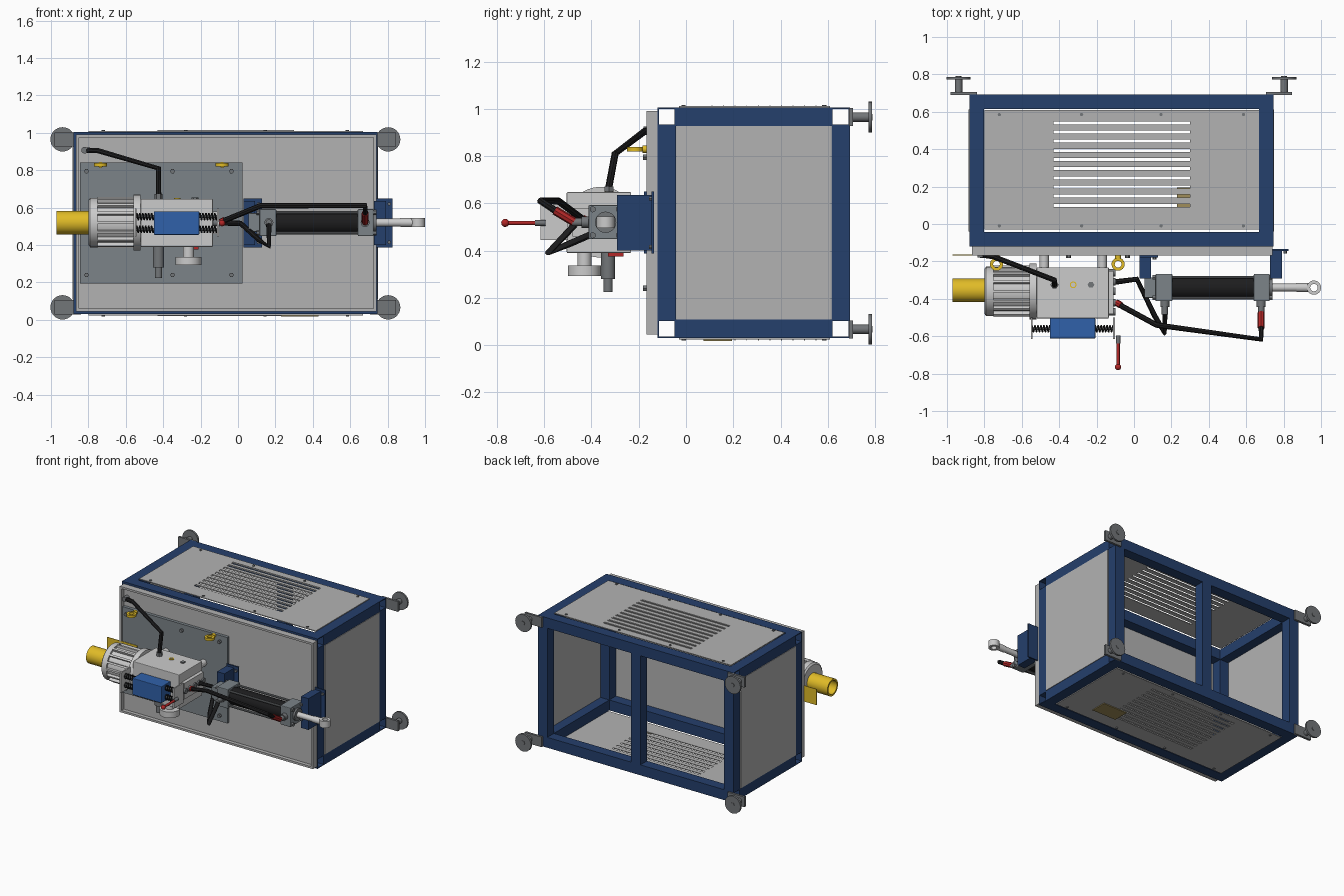
import bpy, bmesh, math
from mathutils import Vector

if "Cube" in bpy.data.objects:
    bpy.data.objects.remove(bpy.data.objects["Cube"])

COLORS = {
    "navy": (0.018, 0.05, 0.15), "blue": (0.03, 0.12, 0.40), "yellow": (0.75, 0.50, 0.02),
    "red": (0.45, 0.02, 0.02), "black": (0.012, 0.012, 0.013), "steel": (0.17, 0.18, 0.19),
    "plate": (0.20, 0.23, 0.25), "panel": (0.45, 0.45, 0.45), "light": (0.55, 0.56, 0.57),
    "brass": (0.35, 0.27, 0.10)}


def paint(ob, color):
    mat = bpy.data.materials.get(color)
    if not mat:
        mat = bpy.data.materials.new(color)
        mat.diffuse_color = (*COLORS[color], 1)
        mat.use_nodes = True
        mat.node_tree.nodes["Principled BSDF"].inputs["Base Color"].default_value = mat.diffuse_color
    ob.data.materials.append(mat)
    return ob


def mesh_object(name, bm, color, smooth=False):
    bmesh.ops.recalc_face_normals(bm, faces=bm.faces)
    me = bpy.data.meshes.new(name)
    bm.to_mesh(me)
    bm.free()
    ob = bpy.data.objects.new(name, me)
    bpy.context.collection.objects.link(ob)
    paint(ob, color)
    if smooth:
        bpy.ops.object.select_all(action='DESELECT')
        ob.select_set(True)
        bpy.context.view_layer.objects.active = ob
        bpy.ops.object.shade_smooth_by_angle(angle=math.radians(35))
    return ob


def boxes(name, color, *extents, bevel=0):
    """One object from boxes given as (x0, x1, y0, y1, z0, z1)."""
    bm = bmesh.new()
    for x0, x1, y0, y1, z0, z1 in extents:
        vs = bmesh.ops.create_cube(bm, size=1)["verts"]
        for v in vs:
            v.co = ((x0 + x1) / 2 + v.co.x * (x1 - x0), (y0 + y1) / 2 + v.co.y * (y1 - y0),
                    (z0 + z1) / 2 + v.co.z * (z1 - z0))
    if bevel:
        bmesh.ops.bevel(bm, geom=bm.edges[:], offset=bevel, segments=2, affect='EDGES', profile=0.5)
    return mesh_object(name, bm, color)


def turned(name, color, origin, axis, profile, n=24):
    """Lathe a (distance along axis, radius) profile; a zero radius closes the end."""
    rot = Vector((0, 0, 1)).rotation_difference(Vector(axis)).to_matrix()
    bm = bmesh.new()
    vs = [bm.verts.new((r, 0, d)) for d, r in profile]
    es = [bm.edges.new(p) for p in zip(vs, vs[1:])]
    bmesh.ops.spin(bm, geom=vs + es, cent=(0, 0, 0), axis=(0, 0, 1), angle=math.tau, steps=n)
    bmesh.ops.remove_doubles(bm, verts=bm.verts[:], dist=1e-5)
    for v in bm.verts:
        v.co = rot @ v.co + Vector(origin)
    return mesh_object(name, bm, color, True)


def rod(name, color, p, axis, length, r, n=20):
    return turned(name, color, p, axis, [(0, 0), (0, r), (length, r), (length, 0)], n)


def ring(name, color, p, axis, length, r, hole, n=24):
    return turned(name, color, p, axis, [(0, hole), (0, r), (length, r), (length, hole), (0, hole)], n)


def pipe(name, color, pts, r):
    cu = bpy.data.curves.new(name, 'CURVE')
    cu.dimensions = '3D'
    cu.bevel_depth, cu.bevel_resolution, cu.use_fill_caps = r, 2, True
    sp = cu.splines.new('POLY')
    sp.points.add(len(pts) - 1)
    for q, p in zip(sp.points, pts):
        q.co = (*p, 1)
    ob = bpy.data.objects.new(name, cu)
    bpy.context.collection.objects.link(ob)
    paint(ob, color)
    bpy.ops.object.select_all(action='DESELECT')
    ob.select_set(True)
    bpy.context.view_layer.objects.active = ob
    bpy.ops.object.convert(target='MESH')
    bpy.ops.object.shade_smooth_by_angle(angle=math.radians(35))


X, Y, Z, L, F, D = (1, 0, 0), (0, 1, 0), (0, 0, 1), (-1, 0, 0), (0, -1, 0), (0, 0, -1)
X0, X1, Y0, Y1, Z0, Z1, T = -0.88, 0.745, -0.12, 0.693, 0.03, 1.005, 0.078

# frame: open-ended long tubes, posts and cross beams
for side, y in (("front", Y0), ("back", Y1 - T)):
    for lvl, z in (("lower", Z0), ("upper", Z1 - T)):
        w = 0.006
        boxes(f"{side}_{lvl}_tube", "navy", (X0, X1, y, y + w, z, z + T), (X0, X1, y + T - w, y + T, z, z + T),
              (X0, X1, y + w, y + T - w, z, z + w), (X0, X1, y + w, y + T - w, z + T - w, z + T))
for side, x in (("left", X0), ("right", X1 - T)):
    boxes(f"{side}_posts", "navy", *[(x, x + T, y, y + T, Z0 + T, Z1 - T) for y in (Y0, Y1 - T)])
    boxes(f"{side}_cross_beams", "navy", *[(x, x + T, Y0 + T, Y1 - T, z, z + T) for z in (Z0, Z1 - T)])
boxes("back_middle_post", "navy", (-0.107, -0.029, Y1 - T, Y1, Z0 + T, Z1 - T))

# side panels
for side, x in (("left", X0 - 0.004), ("right", X1 - 0.006)):
    boxes(f"{side}_panel", "panel", (x, x + 0.01, -0.04, 0.612, 0.108, 0.927))

# slotted top and bottom panels with screws
slots = [0.10 + 0.049 * i for i in range(10)]
for side, z, s in (("top", Z1, 1), ("bottom", Z0 - 0.006, -1)):
    z1 = z + 0.006
    edges = [-0.03] + [e for c in slots for e in (c - 0.008, c + 0.008)] + [0.61]
    bars = [(-0.43, 0.30, a, b, z, z1) for a, b in zip(edges[::2], edges[1::2])]
    boxes(f"{side}_panel", "panel", (-0.80, -0.43, -0.03, 0.61, z, z1), (0.30, 0.667, -0.03, 0.61, z, z1), *bars)
    zl = z1 if s > 0 else z - 0.004
    boxes(f"{side}_slot_lips", "panel", *[(-0.43, 0.30, c + 0.008, c + 0.012, zl, zl + 0.004) for c in slots])
    for x in (-0.72, -0.28, 0.145, 0.585):
        for y in (-0.01, 0.585):
            rod(f"{side}_screw", "steel", (x, y, z1 if s > 0 else z), (0, 0, s), 0.005, 0.009, 10)
boxes("bottom_cover_plate", "brass", (0.23, 0.43, 0.075, 0.195, 0.018, 0.024))

# levelling feet on the back corners
for x, t in ((-0.938, -0.91), (0.803, 0.775)):
    for z in (0.965, 0.067):
        boxes("foot_bracket", "steel", (t - 0.07, t + 0.07, Y1 - 0.003, Y1 + 0.014, z - 0.038, z + 0.038))
        rod("foot_stem", "steel", (x, Y1 + 0.014, z), Y, 0.07, 0.02)
        rod("foot_pad", "steel", (x, 0.772, z), Y, 0.015, 0.065, 32)
        rod("foot_nut", "steel", (x, 0.787, z), Y, 0.003, 0.016, 6)

# front tray with raised rim, and mounting plate inside it
a, b, c, d, r = -0.865, 0.74, 0.045, 0.99, 0.015
boxes("front_tray", "panel", (a, b, -0.14, Y0, c, d), (a, a + r, -0.168, -0.14, c, d), (b - r, b, -0.168, -0.14, c, d),
      (a + r, b - r, -0.168, -0.14, c, c + r), (a + r, b - r, -0.168, -0.14, d - r, d))
boxes("mounting_plate", "plate", (-0.845, 0.025, -0.163, -0.14, 0.195, 0.84))
for x in (-0.81, -0.35, -0.035):
    for z in (0.24, 0.795):
        rod("plate_bolt", "steel", (x, -0.163, z), F, 0.018, 0.013, 6)
for x in (-0.735, -0.085):
    ring("lifting_eye", "yellow", (x, -0.215, 0.82), Z, 0.018, 0.035, 0.018)
    rod("lifting_eye_base", "yellow", (x, -0.163, 0.829), F, 0.022, 0.016)
for x in (-0.48, -0.17):
    for z in (0.44, 0.60):
        rod("standoff", "light", (x, -0.163, z), F, 0.07, 0.025)

# motor with ribbed housing, flange and shaft guard
mx, my, mz = -0.80, -0.36, 0.52
turned("motor_body", "light", (mx, my, mz), X,
       [(0, 0), (0, 0.12), (0.01, 0.132), (0.05, 0.132), (0.05, 0.118), (0.25, 0.118), (0.25, 0)], 32)
bm = bmesh.new()
for i in range(16):
    ang = i * math.tau / 16
    for v in bmesh.ops.create_cube(bm, size=1)["verts"]:
        u, w = 0.123 + v.co.y * 0.028, v.co.z * 0.014
        v.co = (-0.65 + v.co.x * 0.2, my + u * math.cos(ang) - w * math.sin(ang), mz + u * math.sin(ang) + w * math.cos(ang))
mesh_object("motor_ribs", bm, "light")
rod("motor_flange", "light", (-0.56, my, mz), X, 0.04, 0.15, 32)
ring("shaft_guard", "yellow", (-0.97, my + 0.005, mz), X, 0.17, 0.063, 0.05, 32)
rod("motor_shaft", "steel", (-0.90, my + 0.005, mz), X, 0.1, 0.02)
boxes("guard_plate", "yellow", (-0.97, -0.72, -0.168, -0.164, 0.46, 0.58))

# manifold block, ports and end plate
boxes("manifold_block", "light", (-0.52, -0.135, -0.505, -0.232, 0.39, 0.647), bevel=0.004)
rod("hose_fitting", "steel", (-0.425, -0.325, 0.647), Z, 0.025, 0.022, 6)
ring("yellow_port", "yellow", (-0.325, -0.325, 0.647), Z, 0.004, 0.018, 0.012)
rod("top_plug", "steel", (-0.23, -0.325, 0.647), Z, 0.006, 0.018, 6)
for y in (-0.47, -0.42, -0.36, -0.31, -0.26):
    rod("end_port", "steel", (-0.135, y, 0.52), X, 0.035, 0.02, 12)
boxes("port_plate", "light", (-0.135, -0.11, -0.48, -0.25, 0.46, 0.58))

# relief valve, pressure gauge and drain lever below the block
turned("relief_valve", "steel", (-0.425, -0.33, 0.39), D,
       [(0, 0), (0, 0.03), (0.11, 0.03), (0.11, 0.02), (0.165, 0.02), (0.165, 0)])
turned("gauge", "light", (-0.265, -0.43, 0.39), D,
       [(0, 0), (0, 0.03), (0.053, 0.03), (0.053, 0.07), (0.098, 0.07), (0.098, 0)], 32)
boxes("drain_lever", "red", (-0.25, -0.21, -0.33, -0.265, 0.375, 0.389))

# control valve with return springs, end plates and lever
boxes("valve_body", "blue", (-0.45, -0.207, -0.612, -0.505, 0.455, 0.58), bevel=0.004)
for side, x0, x1 in (("left", -0.545, -0.45), ("right", -0.207, -0.112)):
    for z in (0.484, 0.552):
        rod(f"{side}_spring_pin", "steel", (x0, -0.56, z), X, x1 - x0, 0.008, 10)
        pts = [(x0 + (x1 - x0) * i / 60, -0.56 + 0.017 * math.cos(i * math.tau / 10),
                z + 0.017 * math.sin(i * math.tau / 10)) for i in range(61)]
        pipe(f"{side}_spring", "black", pts, 0.004)
for x in (-0.552, -0.112):
    boxes("valve_end_plate", "light", (x, x + 0.01, -0.615, -0.50, 0.445, 0.595))
rod("lever_rod", "red", (-0.085, -0.625, 0.517), F, 0.14, 0.009, 12)
rod("lever_pivot", "steel", (-0.085, -0.595, 0.517), F, 0.045, 0.012, 12)
turned("lever_knob", "red", (-0.085, -0.765, 0.517), F,
       [(-0.017 * math.cos(i * math.pi / 8), 0.017 * math.sin(i * math.pi / 8)) for i in range(9)], 16)

# blue brackets carrying the cylinder
for side, x, y in (("left", 0.03, -0.168), ("right", 0.728, -0.135)):
    boxes(f"{side}_bracket", "navy", (x, x + 0.062, -0.292, y, 0.40, 0.635), (x, x + 0.097, y - 0.01, y, 0.388, 0.65))
    for z in (0.415, 0.62):
        rod(f"{side}_bracket_bolt", "steel", (x + 0.08, y - 0.01, z), F, 0.012, 0.01, 6)

# hydraulic cylinder with tie rods, piston rod and rod eye
cy, cz = -0.34, 0.52
boxes("rear_cap", "plate", (0.115, 0.205, cy - 0.073, cy + 0.073, cz - 0.072, cz + 0.072), bevel=0.005)
boxes("front_cap", "plate", (0.64, 0.725, cy - 0.073, cy + 0.073, cz - 0.072, cz + 0.072), bevel=0.005)
boxes("rear_clevis", "plate", (0.055, 0.115, cy - 0.055, cy + 0.055, cz - 0.05, cz + 0.05), bevel=0.004)
rod("cylinder_barrel", "black", (0.205, cy, cz), X, 0.435, 0.062, 32)
for dy in (-0.055, 0.055):
    for dz in (-0.055, 0.055):
        rod("tie_rod", "steel", (0.10, cy + dy, cz + dz), X, 0.64, 0.008, 10)
        for x in (0.10, 0.725):
            rod("tie_rod_nut", "steel", (x, cy + dy, cz + dz), X, 0.015, 0.014, 6)
rod("rod_gland", "steel", (0.725, cy, cz), X, 0.015, 0.045)
rod("piston_rod", "light", (0.73, cy, cz), X, 0.17, 0.021)
rod("rod_eye_shank", "light", (0.87, cy, cz), X, 0.065, 0.024)
ring("rod_eye", "light", (0.962, cy, cz - 0.024), Z, 0.048, 0.038, 0.02, 32)
for x in (0.165, 0.68):
    turned("cylinder_port", "steel", (x, cy - 0.073, cz), F, [(0, 0), (0, 0.024), (0.03, 0.024), (0.03, 0.017), (0.07, 0.017), (0.07, 0)], 12)

# hoses
pipe("tray_hose", "black", [(-0.425, -0.328, 0.66), (-0.425, -0.30, 0.81), (-0.75, -0.175, 0.905), (-0.82, -0.165, 0.907)], 0.015)
rod("tray_hose_fitting", "steel", (-0.82, -0.14, 0.907), F, 0.04, 0.018, 12)
pipe("upper_hose", "black", [(-0.10, -0.42, 0.52), (0.12, -0.54, 0.61), (0.68, -0.617, 0.612), (0.68, -0.55, 0.567)], 0.015)
pipe("hose_end_sleeve", "red", [(0.68, -0.555, 0.57), (0.68, -0.475, 0.522)], 0.019)
pipe("lower_hose", "black", [(-0.10, -0.31, 0.52), (0.015, -0.295, 0.515), (0.11, -0.49, 0.43), (0.165, -0.582, 0.392), (0.165, -0.47, 0.51)], 0.015)
pipe("lower_hose_sleeve", "red", [(-0.095, -0.42, 0.522), (-0.07, -0.434, 0.533)], 0.018)
